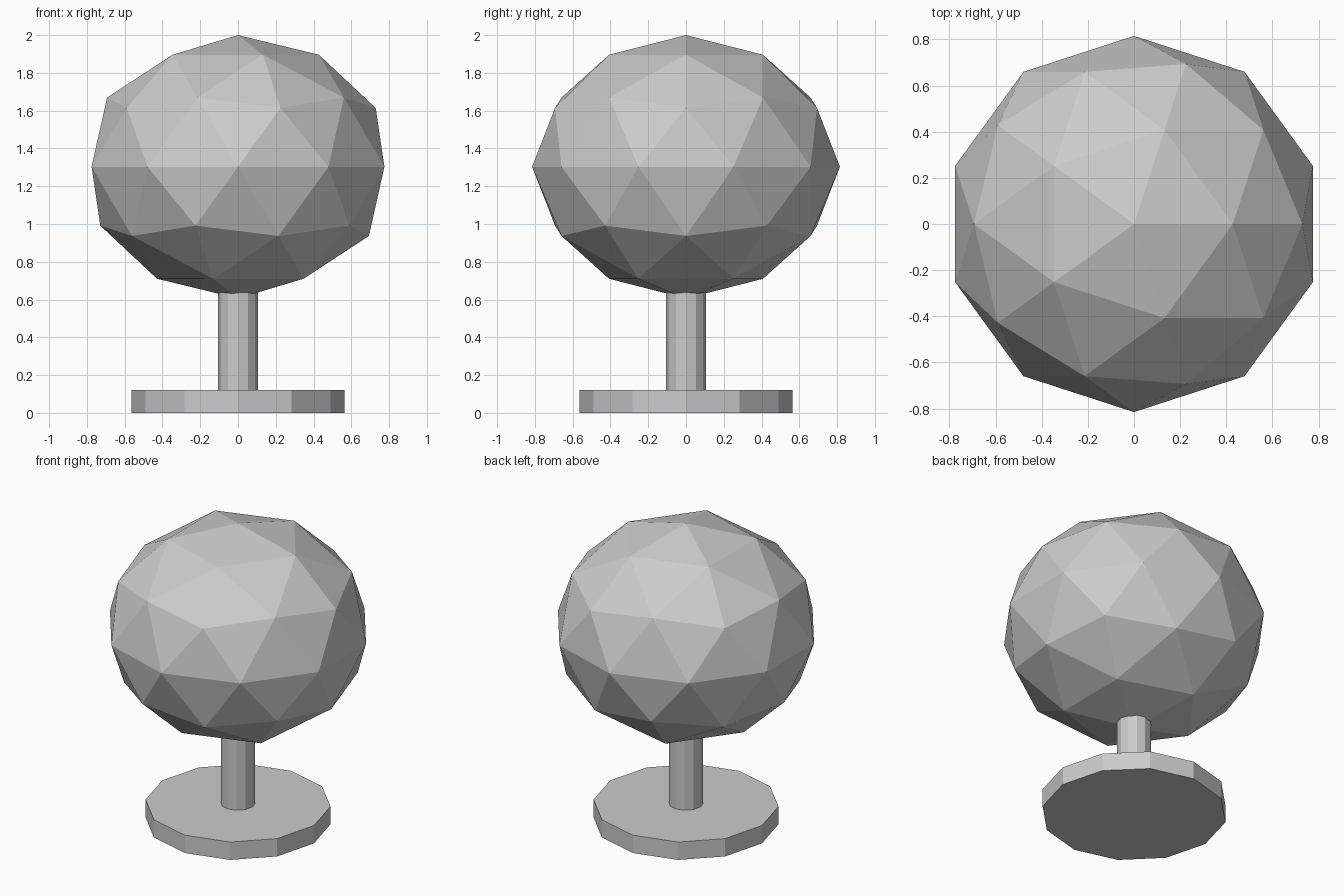
import bpy

if "Cube" in bpy.data.objects:
    bpy.data.objects.remove(bpy.data.objects["Cube"])


def disc(name, radius, z0, z1):
    """Flat-shaded 12-sided cylinder between two heights."""
    bpy.ops.mesh.primitive_cylinder_add(
        vertices=12, radius=radius, depth=z1 - z0, location=(0, 0, (z0 + z1) / 2))
    bpy.context.object.name = name


# Round foot
disc("base", 0.565, 0.0, 0.12)

# Stem, running up into the ball
disc("stem", 0.105, 0.12, 0.68)

# Faceted, slightly flattened ball
bpy.ops.mesh.primitive_ico_sphere_add(subdivisions=2, radius=1, location=(0, 0, 1.303))
ball = bpy.context.object
ball.name = "ball"
ball.scale = (0.815, 0.815, 0.697)
bpy.ops.object.transform_apply(location=False, rotation=False, scale=True)
